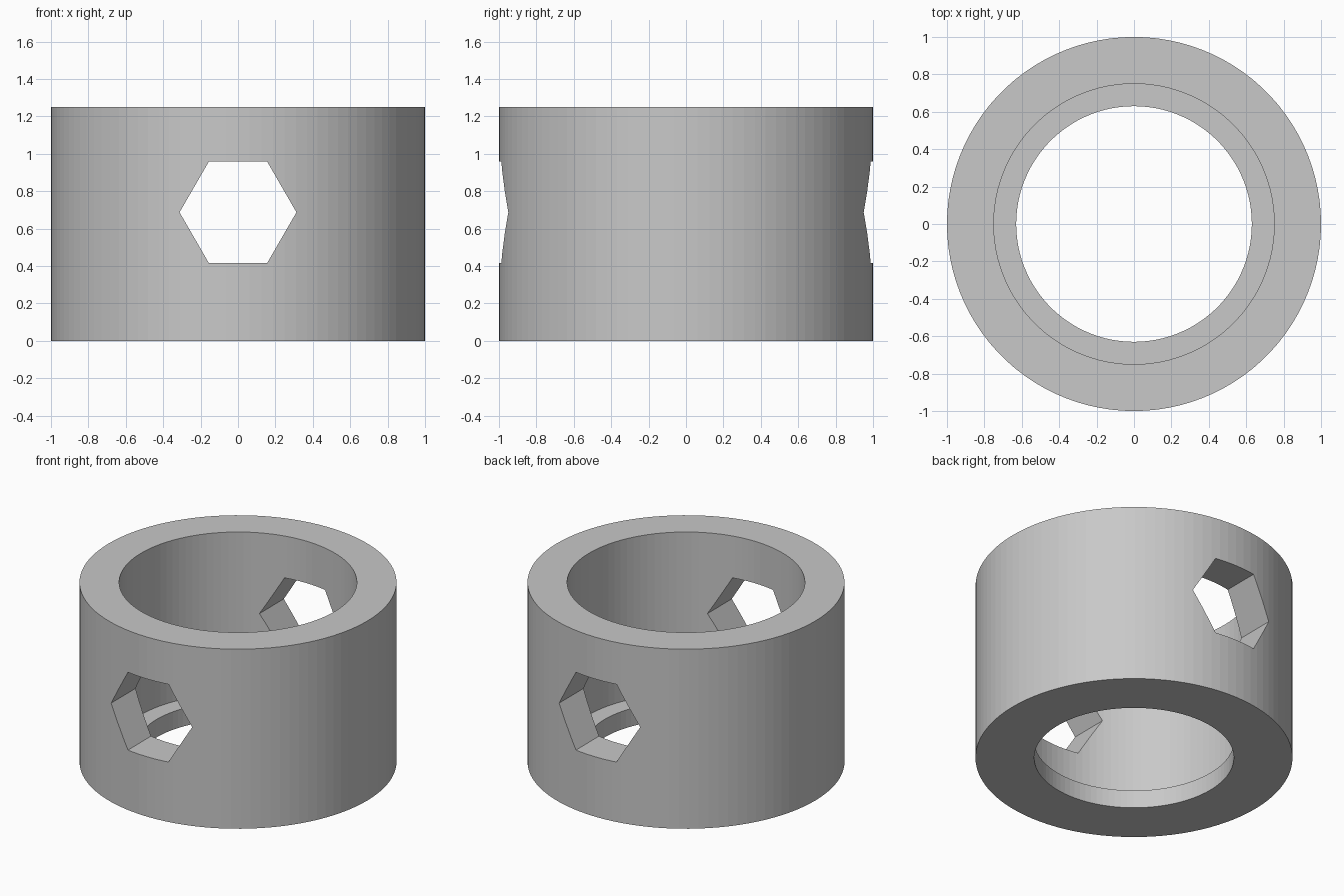
import bpy, bmesh, math

if "Cube" in bpy.data.objects:
    bpy.data.objects.remove(bpy.data.objects["Cube"])

SEGMENTS = 100
# Closed wall section: (radius, height), with a narrow lip at the bottom
SECTION = [(1.0, 0.0), (1.0, 1.25), (0.75, 1.25), (0.75, 0.125), (0.63, 0.125), (0.63, 0.0)]

grey = bpy.data.materials.new("plain_grey")
grey.diffuse_color = (0.58, 0.58, 0.58, 1)
grey.use_nodes = True
grey.node_tree.nodes["Principled BSDF"].inputs["Base Color"].default_value = grey.diffuse_color


def make_object(name, bm):
    bmesh.ops.recalc_face_normals(bm, faces=bm.faces)
    mesh = bpy.data.meshes.new(name)
    bm.to_mesh(mesh)
    bm.free()
    mesh.materials.append(grey)
    obj = bpy.data.objects.new(name, mesh)
    bpy.context.collection.objects.link(obj)
    return obj


# Collar: the wall section turned around the z axis
bm = bmesh.new()
rings = []
for i in range(SEGMENTS):
    a = 2 * math.pi * i / SEGMENTS
    rings.append([bm.verts.new((r * math.cos(a), r * math.sin(a), z)) for r, z in SECTION])
n = len(SECTION)
for i in range(SEGMENTS):
    p, q = rings[i], rings[(i + 1) % SEGMENTS]
    for j in range(n):
        k = (j + 1) % n
        bm.faces.new((p[j], q[j], q[k], p[k]))
collar = make_object("collar", bm)

# Hexagonal bar along y that cuts the front and back holes
bm = bmesh.new()
hexagon = [bm.verts.new((0.3125 * math.cos(i * math.pi / 3), -1.2,
                         0.6875 + 0.3125 * math.sin(i * math.pi / 3))) for i in range(6)]
base = bm.faces.new(hexagon)
ext = bmesh.ops.extrude_face_region(bm, geom=[base], use_keep_orig=True)
bmesh.ops.translate(bm, vec=(0, 2.4, 0),
                    verts=[v for v in ext["geom"] if isinstance(v, bmesh.types.BMVert)])
cutter = make_object("hex_hole_cutter", bm)
cutter.hide_render = True

# Cut the holes, then remove the helper
cut = collar.modifiers.new("hex_holes", "BOOLEAN")
cut.operation = "DIFFERENCE"
cut.solver = "EXACT"
cut.object = cutter
bpy.context.view_layer.objects.active = collar
collar.select_set(True)
bpy.ops.object.modifier_apply(modifier=cut.name)
bpy.data.objects.remove(cutter)
